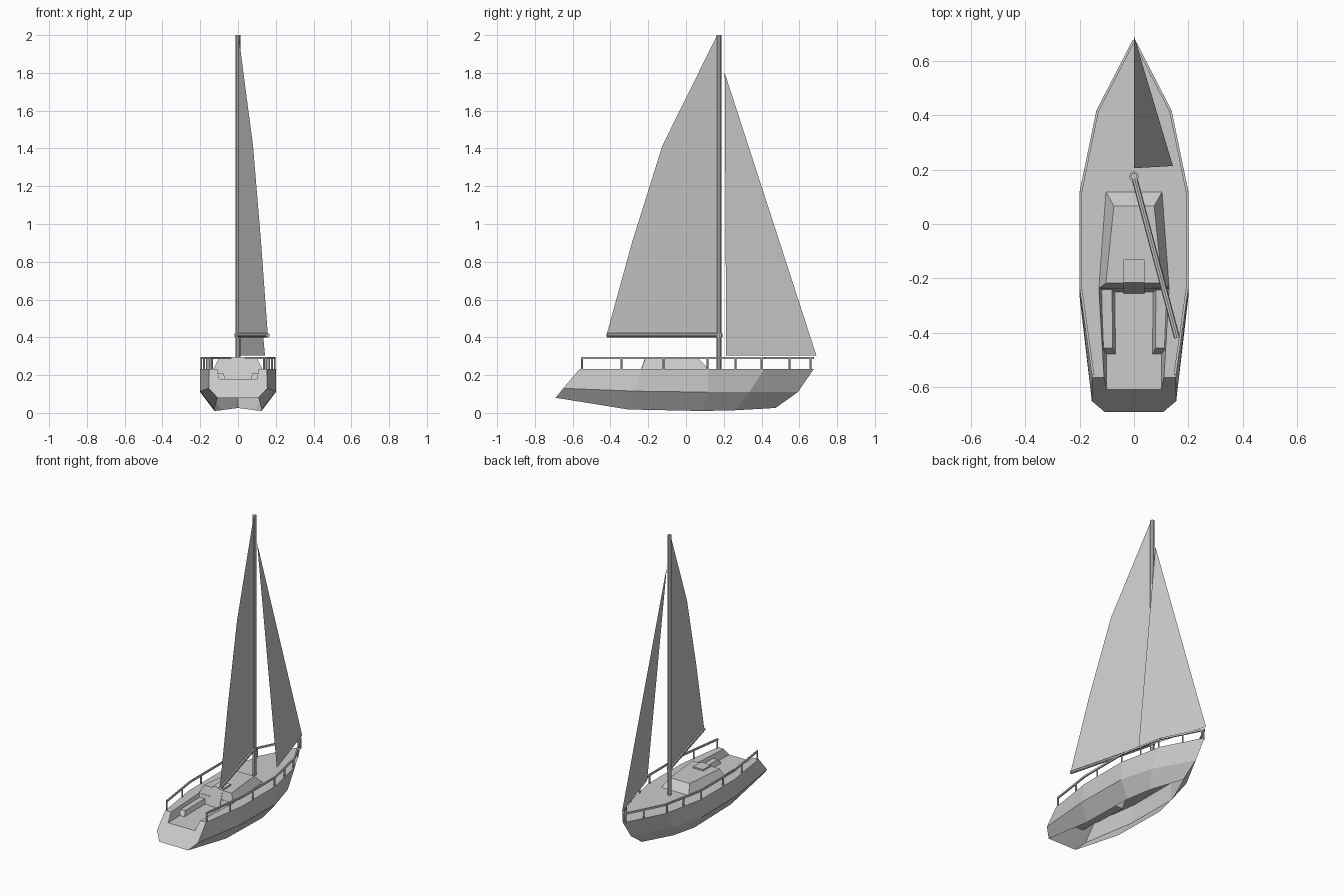
import bpy, bmesh
from mathutils import Vector

if "Cube" in bpy.data.objects:
    bpy.data.objects.remove(bpy.data.objects["Cube"])


def finish(name, bm):
    bmesh.ops.remove_doubles(bm, verts=bm.verts[:], dist=1e-4)
    bmesh.ops.recalc_face_normals(bm, faces=bm.faces[:])
    me = bpy.data.meshes.new(name)
    bm.to_mesh(me)
    bm.free()
    ob = bpy.data.objects.new(name, me)
    bpy.context.collection.objects.link(ob)
    return ob


def mirror(bm):
    bmesh.ops.mirror(bm, geom=bm.verts[:] + bm.edges[:] + bm.faces[:],
                     axis='X', merge_dist=1e-4)


def polys(name, faces, mirrored=True):
    bm = bmesh.new()
    for f in faces:
        bm.faces.new([bm.verts.new(p) for p in f])
    bmesh.ops.remove_doubles(bm, verts=bm.verts[:], dist=1e-4)
    if mirrored:
        mirror(bm)
    return finish(name, bm)


def loft(*rows):
    return [(a[i], a[i + 1], b[i + 1], b[i])
            for a, b in zip(rows, rows[1:]) for i in range(len(a) - 1)]


def rod(bm, p, q, r, sides):
    p, q = Vector(p), Vector(q)
    d = q - p
    new = bmesh.ops.create_cone(bm, cap_ends=True, segments=sides, radius1=r,
                                radius2=r, depth=d.length)['verts']
    rot = d.to_track_quat('Z', 'Y').to_matrix().to_4x4()
    rot.translation = (p + q) / 2
    bmesh.ops.transform(bm, matrix=rot, verts=new)


def bar(bm, p, q, w, h):
    """Level rail piece, w wide and h high."""
    p, q = Vector(p), Vector(q)
    side = (q - p).cross(Vector((0, 0, 1))).normalized() * w / 2
    up = Vector((0, 0, h / 2))
    ring = [[bm.verts.new(c + s * side + u * up) for s, u in
             ((-1, -1), (1, -1), (1, 1), (-1, 1))] for c in (p, q)]
    bm.faces.new(ring[0])
    bm.faces.new(ring[1])
    for i in range(4):
        j = (i + 1) % 4
        bm.faces.new((ring[0][i], ring[0][j], ring[1][j], ring[1][i]))


# hull shell, open underneath: three edge lines from stern to stem
Z = 0.233
sheer = [(.153, -.563, Z), (.2, -.237, Z), (.2, .118, Z), (.138, .415, Z), (0, .677, Z)]
chine = [(.155, -.65, .13), (.2, -.265, .115), (.2, .115, .11), (.14, .335, .11), (0, .592, .11)]
keel = [(.108, -.69, .08), (.125, -.305, .018), (.125, .09, .01), (.09, .26, .014), (0, .474, .026)]
well_top = [(.129, -.237, Z), (.11, -.563, Z)]
well_low = [(.105, -.25, .18), (.1, -.607, .18)]
deck = sheer[::-1] + [well_top[1], well_top[0], (0, -.237, Z)]
transom = [(0, -.607, .18), well_low[1], well_top[1], sheer[0], chine[0], keel[0], (0, -.69, .08)]
floor = [(0, -.25, .18), well_low[0], well_low[1], (0, -.607, .18)]
polys("hull", loft(keel, chine, sheer) + loft(well_top, well_low) + [deck, transom, floor])

# cabin
T = .287
top = [(0, .066, T), (.074, .066, T), (.103, -.217, T), (0, -.217, T)]
base = [(0, .118, Z), (.103, .118, Z), (.129, -.236, Z)]
polys("cabin", loft(base, top[:3]) +
      [top, [top[3], top[2], base[2], well_low[0], (0, -.25, .18)]])

# sliding hatch and door: one side profile given width
prof = [(-.13, .28), (-.13, .297), (-.215, .297), (-.256, .18), (-.245, .18), (-.21, .28)]
a = [(.038, y, z) for y, z in prof]
b = [(0, y, z) for y, z in prof]
polys("hatch_and_door", [a] + loft(a + a[:1], b + b[:1]))

# cockpit benches
b_low = [(.116, -.246, .18), (.07, -.249, .18), (.068, -.478, .18), (.108, -.478, .18)]
b_top = [(.12, -.24, .21), (.081, -.241, .21), (.078, -.456, .21), (.112, -.456, .21)]
polys("benches", loft(b_low + b_low[:1], b_top + b_top[:1]) + [b_top, b_low])

# guard rails and posts
path = [Vector(p) for p in ((.15, -.555, .291), (.195, -.237, .291), (.195, .118, .291),
                            (.134, .415, .291), (0, .675, .291))]
bm = bmesh.new()
for p, q in zip(path, path[1:]):
    bar(bm, p, q, .009, .012)
for y in (-.55, -.341, -.12, .114, .262, .4, .547, .66):
    p, q = next((p, q) for p, q in zip(path, path[1:]) if p.y <= y <= q.y)
    c = p.lerp(q, (y - p.y) / (q.y - p.y))
    rod(bm, (c.x, y, Z - .003), (c.x, y, .288), .0055, 6)
new = bmesh.ops.duplicate(bm, geom=bm.verts[:] + bm.edges[:] + bm.faces[:])['geom']
for v in new:
    if isinstance(v, bmesh.types.BMVert):
        v.co.x *= -1
finish("guard_rails", bm)

# mast
M = Vector((0, .175, 0))
bm = bmesh.new()
rod(bm, M + Vector((0, 0, .23)), M + Vector((0, 0, 2)), .0125, 8)
finish("mast", bm)

# boom with collar round the mast
bm = bmesh.new()
rod(bm, M + Vector((0, 0, .402)), M + Vector((0, 0, .421)), .018, 8)
rod(bm, (.003, .163, .411), (.158, -.418, .411), .011, 8)
finish("boom", bm)

# sails
main = [(.165, .411), (-.42, .415), (-.285, .905), (-.125, 1.415), (.165, 2.0)]
polys("mainsail", [[((.175 - y) * .265, y, z) for y, z in main]], False)
polys("jib", [[(0, .69, .305), (.143, .213, .305), (0, .205, 1.8)]], False)
